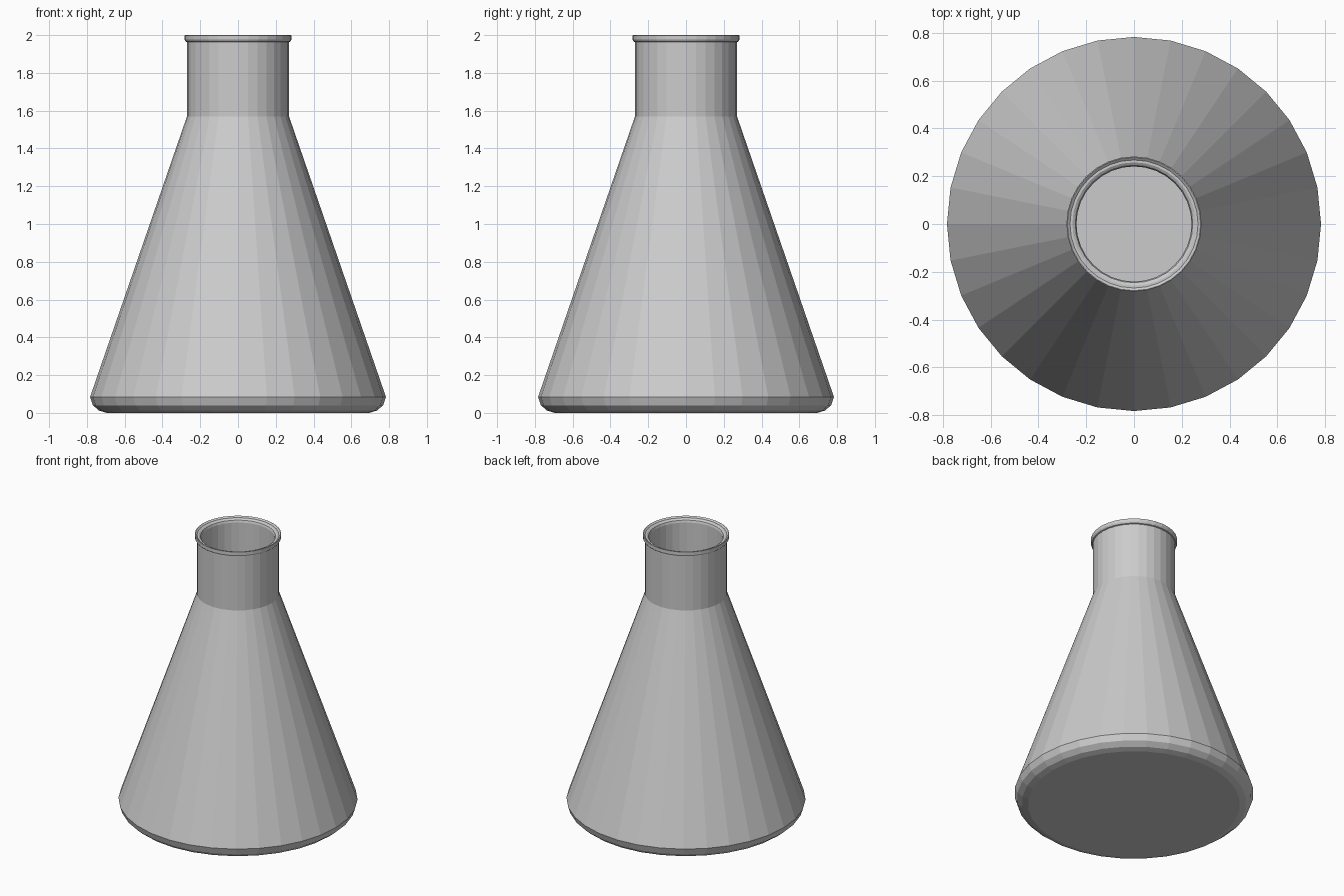
import bpy, bmesh, math

if "Cube" in bpy.data.objects:
    bpy.data.objects.remove(bpy.data.objects["Cube"])

SEGMENTS = 32

# Closed wall profile (radius, height): outer base, cone, neck, rolled lip, then inner wall down to floor
profile = [
    (0.0, 0.0), (0.695, 0.0), (0.735, 0.012), (0.768, 0.04), (0.783, 0.085),
    (0.27, 1.57), (0.27, 1.963), (0.277, 1.966), (0.283, 1.976), (0.283, 1.998),
    (0.279, 2.0), (0.268, 1.991), (0.258, 1.991), (0.246, 1.983), (0.241, 1.968),
    (0.241, 1.565), (0.752, 0.085), (0.74, 0.055), (0.715, 0.036), (0.685, 0.03),
    (0.0, 0.03),
]


def lathe(name, points, segments):
    """Revolve a profile around z; the caps are single polygons."""
    bm = bmesh.new()
    rings = []
    for r, z in points[1:-1]:
        rings.append([bm.verts.new((r * math.cos(a), r * math.sin(a), z))
                      for a in (2 * math.pi * i / segments for i in range(segments))])
    for low, high in zip(rings, rings[1:]):
        for i in range(segments):
            j = (i + 1) % segments
            bm.faces.new((low[i], low[j], high[j], high[i]))
    bm.faces.new(rings[0][::-1])   # underside
    bm.faces.new(rings[-1])        # inner floor
    bmesh.ops.recalc_face_normals(bm, faces=bm.faces)
    mesh = bpy.data.meshes.new(name)
    bm.to_mesh(mesh)
    bm.free()
    obj = bpy.data.objects.new(name, mesh)
    bpy.context.collection.objects.link(obj)
    return obj


# Conical flask, flat shaded
lathe("conical_flask", profile, SEGMENTS)
